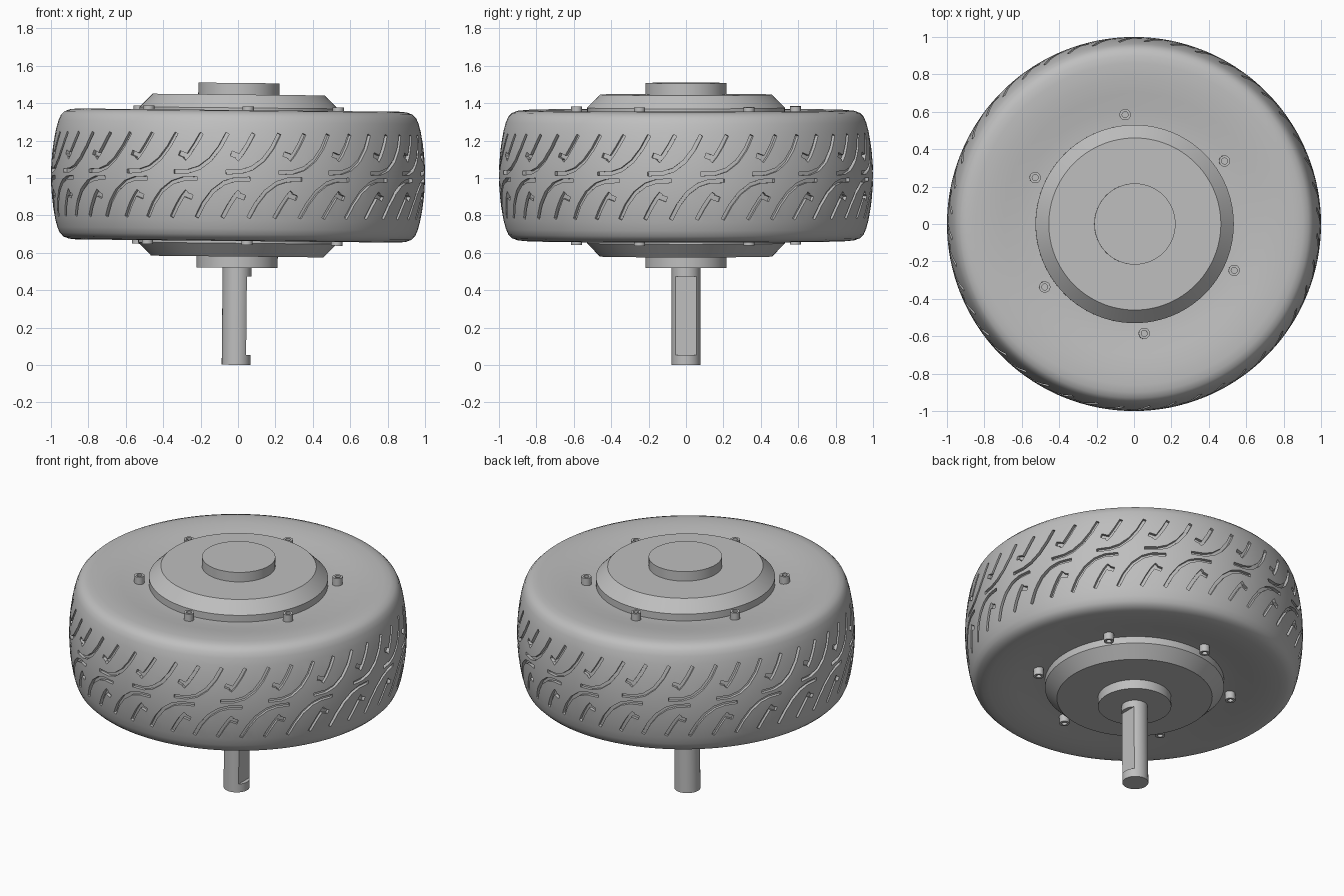
import bpy, bmesh
from math import sin, cos, pi, radians
from mathutils import Matrix, Vector

if "Cube" in bpy.data.objects:
    bpy.data.objects.remove(bpy.data.objects["Cube"], do_unlink=True)

# The whole wheel leans very slightly about y
PLACE = Matrix.Translation((0, 0, 1.013)) @ Matrix.Rotation(radians(0.58), 4, 'Y')

grey = bpy.data.materials.new("plain_grey")
grey.use_nodes = True
grey.diffuse_color = (0.52, 0.52, 0.52, 1)
grey.node_tree.nodes["Principled BSDF"].inputs["Base Color"].default_value = grey.diffuse_color


def finish(name, bm):
    bmesh.ops.recalc_face_normals(bm, faces=bm.faces)
    mesh = bpy.data.meshes.new(name)
    bm.to_mesh(mesh)
    bm.free()
    mesh.materials.append(grey)
    obj = bpy.data.objects.new(name, mesh)
    bpy.context.collection.objects.link(obj)
    obj.matrix_world = PLACE
    return obj


def lathe(bm, profile, segments, centre=(0, 0), flip=1):
    """Revolve (radius, z) points about a vertical axis and cap both ends."""
    rings = []
    for r, z in profile:
        rings.append([bm.verts.new((centre[0] + r * cos(2 * pi * i / segments),
                                    centre[1] + r * sin(2 * pi * i / segments), z * flip))
                      for i in range(segments)])
    for a, b in zip(rings, rings[1:]):
        for i in range(segments):
            j = (i + 1) % segments
            bm.faces.new((a[i], a[j], b[j], b[i]))
    bm.faces.new(rings[0])
    bm.faces.new(rings[-1])


def turned(name, profile, segments=96):
    bm = bmesh.new()
    lathe(bm, profile, segments)
    return finish(name, bm)


def cut(obj, cutter):
    """Subtract the cutter, keep the result and drop the cutter."""
    cutter.hide_render = True
    mod = obj.modifiers.new("cut", 'BOOLEAN')
    mod.operation = 'DIFFERENCE'
    mod.solver = 'EXACT'
    mod.object = cutter
    bpy.context.view_layer.update()
    deps = bpy.context.evaluated_depsgraph_get()
    mesh = bpy.data.meshes.new_from_object(obj.evaluated_get(deps))
    obj.modifiers.clear()
    obj.data = mesh
    bpy.data.objects.remove(cutter, do_unlink=True)


def smooth(obj, angle=30):
    bpy.ops.object.select_all(action='DESELECT')
    obj.select_set(True)
    bpy.context.view_layer.objects.active = obj
    bpy.ops.object.shade_smooth_by_angle(angle=radians(angle))


def crown(z):
    return 1.0 - 0.43 * z * z


# Tyre: crowned tread, rounded shoulder, gently dished side wall
wall = [(0.4, 0.315), (0.54, 0.318), (0.62, 0.325), (0.7, 0.338), (0.78, 0.347),
        (0.86, 0.35), (0.9, 0.346), (0.93, 0.335), (0.95, 0.315), (0.963, 0.285)]
tread = [(crown(z / 100), z / 100) for z in (24, 18, 12, 6, 0)]
half = wall + tread
tyre = turned("tyre", half + [(r, -z) for r, z in reversed(half[:-1])], 132)

# Tread grooves: sideways-swept strokes, with short branches on every second one
REPEATS = 22
STEP = 2 * pi / REPEATS
long_stroke = [(-0.05, 0.018), (0.03, 0.021), (0.09, 0.04), (0.15, 0.085), (0.2, 0.15), (0.24, 0.225)]
short_stroke = [(0.293, 0.085), (0.318, 0.115), (0.35, 0.165), (0.383, 0.225)]
branches = [[(0.262, 0.118), (0.306, 0.102)]]


def groove(bm, path, width, turn, side):
    """One curved prism that follows the path around the tread."""
    pts = [Vector(p) for p in path]
    sections = []
    for i, p in enumerate(pts):
        d = (pts[min(i + 1, len(pts) - 1)] - pts[max(i - 1, 0)]).normalized()
        n = Vector((-d.y, d.x)) * width / 2
        section = []
        for q, top in ((p + n, 0), (p - n, 0), (p - n, 1), (p + n, 1)):
            a, z = turn + side * q.x, side * q.y
            r = crown(z) + (0.02 if top else -0.02)
            section.append(bm.verts.new((r * cos(a), r * sin(a), z)))
        sections.append(section)
    for a, b in zip(sections, sections[1:]):
        for i in range(4):
            j = (i + 1) % 4
            bm.faces.new((a[i], a[j], b[j], b[i]))
    bm.faces.new(sections[0])
    bm.faces.new(sections[-1])


for name, paths, width in (("stroke_cutter", [long_stroke, short_stroke], 0.02),
                           ("branch_cutter", branches, 0.026)):
    bm = bmesh.new()
    for k in range(REPEATS):
        for side in (1, -1):
            for path in paths:
                groove(bm, path, width, k * STEP - pi / 2 - side * 0.3, side)
    cut(tyre, finish(name, bm))
smooth(tyre)

# Hub: bevelled drum through the tyre, with a round cap on each face
drum = [(0.46, 0.433), (0.53, 0.362), (0.53, 0.3)]
smooth(turned("hub_drum", drum + [(r, -z) for r, z in reversed(drum)]))
smooth(turned("upper_cap", [(0.217, 0.42), (0.217, 0.495)]))
smooth(turned("lower_cap", [(0.217, -0.42), (0.217, -0.493)]))

# Axle with a flat milled into its +x side
axle = turned("axle", [(0.077, -0.45), (0.077, -1.012)], 48)
bm = bmesh.new()
bmesh.ops.create_cube(bm, size=1, matrix=Matrix.Translation((0.103, 0, -0.748))
                      @ Matrix.Diagonal((0.1, 0.3, 0.42, 1)))
cut(axle, finish("flat_cutter", bm))
smooth(axle)

# Socket-head bolts around both faces
bolt = [(0.03, 0.3), (0.03, 0.37), (0.016, 0.37), (0.016, 0.35)]
for name, flip in (("upper_bolts", 1), ("lower_bolts", -1)):
    bm = bmesh.new()
    for k in range(6):
        a = radians(35 + 60 * k)
        lathe(bm, bolt, 20, (0.587 * cos(a), 0.587 * sin(a)), flip)
    smooth(finish(name, bm))
